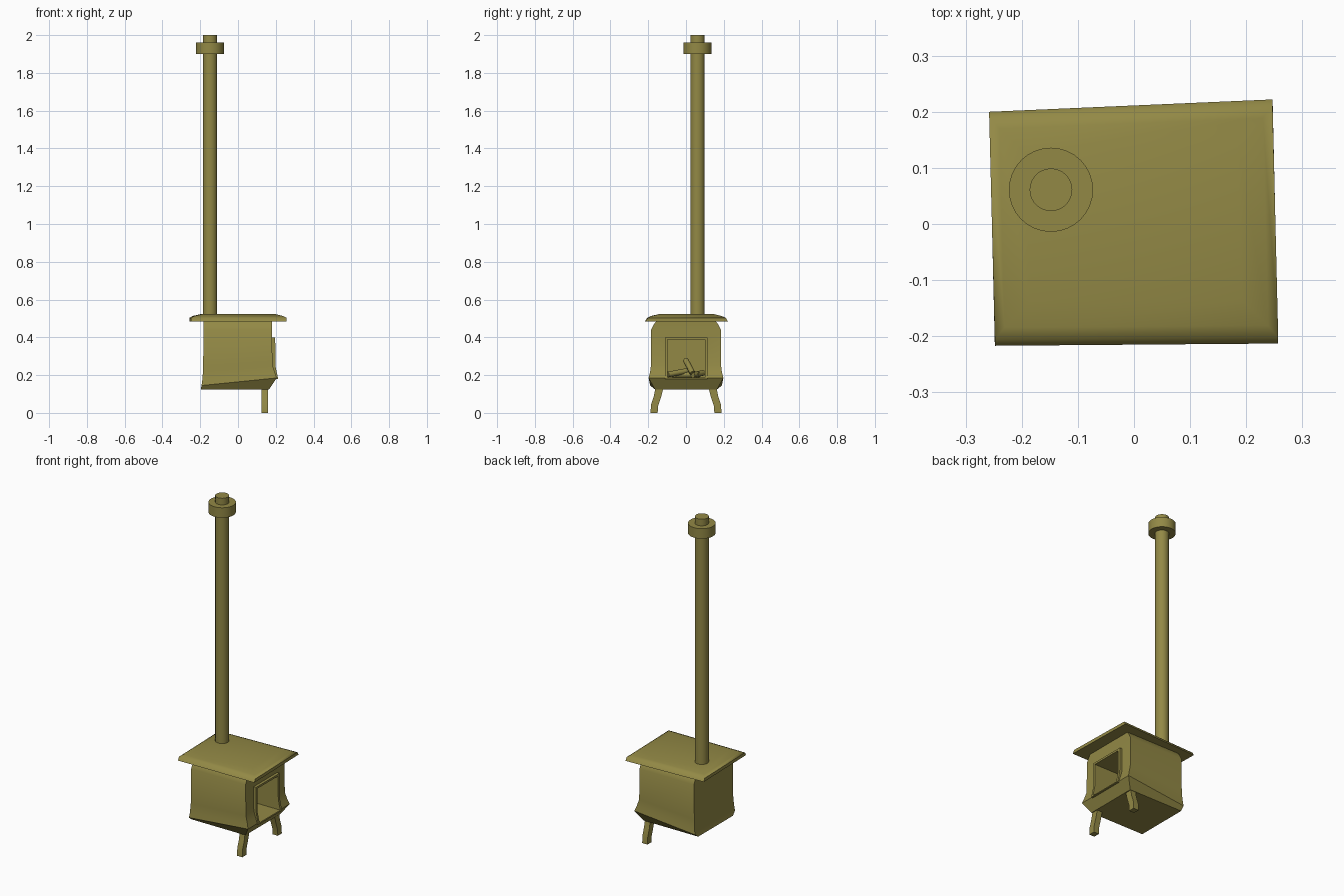
import bpy, bmesh, math
from mathutils import Vector

if "Cube" in bpy.data.objects:
    bpy.data.objects.remove(bpy.data.objects["Cube"])

mat = bpy.data.materials.new("olive_iron")
mat.diffuse_color = (0.29, 0.25, 0.06, 1)
mat.use_nodes = True
mat.node_tree.nodes["Principled BSDF"].inputs["Base Color"].default_value = mat.diffuse_color


def finish(name, bm, smooth=None):
    bmesh.ops.recalc_face_normals(bm, faces=bm.faces)
    me = bpy.data.meshes.new(name)
    bm.to_mesh(me)
    bm.free()
    ob = bpy.data.objects.new(name, me)
    bpy.context.collection.objects.link(ob)
    me.materials.append(mat)
    if smooth:
        bpy.ops.object.select_all(action='DESELECT')
        ob.select_set(True)
        bpy.context.view_layer.objects.active = ob
        bpy.ops.object.shade_smooth_by_angle(angle=math.radians(smooth))
    return ob


def loft(name, rings, smooth=None):
    """Skin a stack of equal-length closed rings and cap both ends."""
    bm = bmesh.new()
    vs = [[bm.verts.new(p) for p in r] for r in rings]
    n = len(vs[0])
    for a, b in zip(vs, vs[1:]):
        for i in range(n):
            bm.faces.new((a[i], a[(i + 1) % n], b[(i + 1) % n], b[i]))
    bm.faces.new(vs[0])
    bm.faces.new(vs[-1])
    return finish(name, bm, smooth)


def tube(name, a, b, r, sides, smooth=35):
    a, b = Vector(a), Vector(b)
    q = (b - a).to_track_quat('Z', 'Y')
    circle = [Vector((r * math.cos(t), r * math.sin(t), 0))
              for t in (2 * math.pi * i / sides for i in range(sides))]
    return loft(name, [[p + q @ c for c in circle] for p in (a, b)], smooth)


def cut(ob, cutter):
    m = ob.modifiers.new("cut", 'BOOLEAN')
    m.operation, m.solver, m.object = 'DIFFERENCE', 'EXACT', cutter
    bpy.context.view_layer.objects.active = ob
    bpy.ops.object.modifier_apply(modifier=m.name)


# Firebox: front corner (x, half y, z) and back corner at each level
levels = [
    ((0.165, 0.165, 0.125), (-0.197, 0.165, 0.125)),
    ((0.205, 0.198, 0.185), (-0.193, 0.190, 0.145)),
    ((0.195, 0.190, 0.215), (-0.188, 0.188, 0.18)),
    ((0.182, 0.185, 0.255), (-0.185, 0.185, 0.23)),
    ((0.180, 0.185, 0.440), (-0.182, 0.185, 0.44)),
    ((0.180, 0.172, 0.465), (-0.182, 0.172, 0.465)),
    ((0.180, 0.155, 0.490), (-0.182, 0.155, 0.490)),
]
rings = [[(f[0], -f[1], f[2]), (f[0], f[1], f[2]),
          (b[0], b[1], b[2]), (b[0], -b[1], b[2])] for f, b in levels]
firebox = loft("firebox", rings, 32)

# Door frame bending out with the flare of the firebox
door_xz = [(0.16, 0.18), (0.213, 0.18), (0.206, 0.21), (0.198, 0.25),
           (0.197, 0.40), (0.16, 0.40)]
door = loft("door_frame", [[(x, y, z) for x, z in door_xz] for y in (-0.11, 0.115)], 25)

# Fire opening cut through door and firebox
cutter = loft("opening_cutter", [[(x, -0.097, z), (x, 0.1, z), (x, 0.1, z2), (x, -0.097, z2)]
                                 for x, z, z2 in ((-0.15, 0.187, 0.388), (0.3, 0.187, 0.388))])
cutter.hide_render = True
cut(firebox, cutter)
cut(door, cutter)
bpy.data.objects.remove(cutter)

# Slightly skewed top plate with sloping rims
corners = [(-0.248, -0.217), (0.257, -0.213), (0.247, 0.222), (-0.258, 0.2)]
plate = [(1, 1, 0.484), (1, 0.95, 0.503), (0.93, 0.85, 0.513), (0.75, 0.64, 0.524)]
loft("top_plate", [[(x * sx, y * sy, z) for x, y in corners] for sx, sy, z in plate], 40)

# Two bent front legs
leg_yz = [(0.16, 0.14), (0.17, 0.09), (0.185, 0.045), (0.188, 0), (0.15, 0),
          (0.148, 0.035), (0.13, 0.09), (0.118, 0.14)]
for side, label in ((-1, "right"), (1, "left")):
    loft("front_leg_" + label,
         [[(x, side * y, z) for y, z in leg_yz] for x in (0.125, 0.16)], 30)

# Flue pipe and collar
tube("flue_pipe", (-0.148, 0.061, 0.50), (-0.148, 0.061, 2.0), 0.038, 32)
tube("flue_collar", (-0.148, 0.061, 1.90), (-0.148, 0.061, 1.96), 0.075, 32)

# Logs in the fire
logs = [((-0.04, -0.095, 0.203), (-0.09, 0.02, 0.225)),
        ((-0.10, -0.07, 0.20), (-0.05, 0.07, 0.203)),
        ((-0.03, 0.035, 0.20), (-0.10, 0.092, 0.212)),
        ((-0.03, 0.035, 0.21), (-0.10, -0.002, 0.28))]
for i, (a, b) in enumerate(logs):
    tube("log_%d" % (i + 1), a, b, 0.015, 8, 50)
